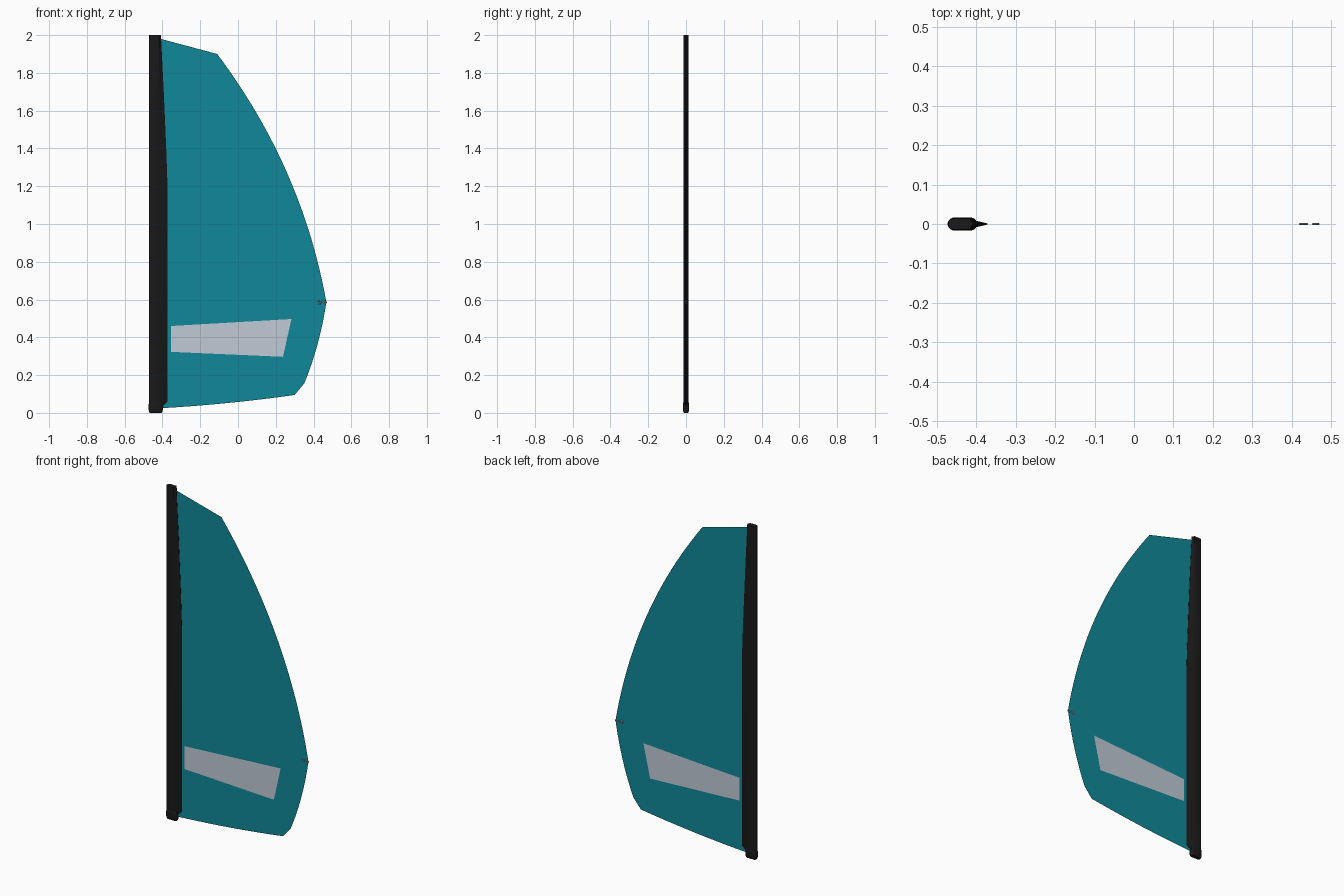
import bpy, bmesh, math
from mathutils import Vector

if "Cube" in bpy.data.objects:
    bpy.data.objects.remove(bpy.data.objects["Cube"])


def material(name, rgb):
    m = bpy.data.materials.new(name)
    m.diffuse_color = (*rgb, 1)
    m.use_nodes = True
    m.node_tree.nodes["Principled BSDF"].inputs["Base Color"].default_value = m.diffuse_color
    return m


TEAL = material("teal cloth", (0.005, 0.25, 0.32))
CLEAR = material("window film", (0.53, 0.59, 0.67))
BLACK = material("black sleeve", (0.010, 0.010, 0.010))
METAL = material("grey metal", (0.35, 0.36, 0.38))


def finish(bm, name, mats, smooth=True):
    me = bpy.data.meshes.new(name)
    bm.to_mesh(me)
    bm.free()
    ob = bpy.data.objects.new(name, me)
    bpy.context.collection.objects.link(ob)
    for m in mats:
        me.materials.append(m)
    if smooth:
        bpy.ops.object.select_all(action='DESELECT')
        ob.select_set(True)
        bpy.context.view_layer.objects.active = ob
        bpy.ops.object.shade_smooth_by_angle(angle=math.radians(35))
    return ob


def bezier(a, c, b, n):
    """Quadratic curve from a to b, without its last point."""
    a, b, c = Vector(a), Vector(b), Vector(c)
    return [a * (1 - t) ** 2 + c * 2 * t * (1 - t) + b * t * t
            for t in (i / n for i in range(n))]


def loft(bm, rings):
    rows = [[bm.verts.new(p) for p in r] for r in rings]
    n = len(rows[0])
    for lo, hi in zip(rows, rows[1:]):
        for i in range(n):
            j = (i + 1) % n
            bm.faces.new((lo[i], lo[j], hi[j], hi[i]))
    bm.faces.new(rows[0][::-1])
    bm.faces.new(rows[-1])
    bmesh.ops.recalc_face_normals(bm, faces=bm.faces)


# Sail membrane with a window panel set into it
outline = [Vector((-0.42, 0.024)), Vector((-0.42, 1.983))]
outline += bezier((-0.11, 1.90), (0.34, 1.30), (0.468, 0.585), 24)
outline += bezier((0.468, 0.585), (0.43, 0.345), (0.35, 0.155), 8)
outline += [Vector((0.35, 0.155))]
outline += bezier((0.30, 0.095), (-0.05, 0.045), (-0.42, 0.024), 8)
window = [(-0.355, 0.323), (-0.355, 0.46), (0.283, 0.497), (0.238, 0.297)]
bm = bmesh.new()
loops = []
for pts in (outline, window):
    vs = [bm.verts.new((p[0], 0, p[1])) for p in pts]
    loops.append(vs)
    for i, v in enumerate(vs):
        bm.edges.new((v, vs[(i + 1) % len(vs)]))
bmesh.ops.triangle_fill(bm, edges=bm.edges[:], use_beauty=True)
inside = [f for f in bm.faces if all(v in loops[1] for v in f.verts)]
bmesh.ops.delete(bm, geom=inside, context='FACES_ONLY')
pane = bm.faces.new(loops[1])
pane.material_index = 1
for f in bm.faces:
    f.normal_update()
    if f.normal.y > 0:
        f.normal_flip()
finish(bm, "sail", [TEAL, CLEAR], smooth=False)


# Mast sleeve: rounded nose, flat sides, tapering to a thin trailing edge
def sleeve_ring(z, right):
    left, r = -0.471, 0.0145
    side = [(left + r * (1 - math.cos(a)), r * math.sin(a))
            for a in (math.pi / 2 * k / 5 for k in range(6))]
    body = min(right - 0.006, -0.418)
    side += [(body, r), (body + (right - body) * 0.4, r * 0.55), (right, 0.0015)]
    return [(x, y, z) for x, y in side] + [(x, -y, z) for x, y in side[:0:-1]]


bm = bmesh.new()
loft(bm, [sleeve_ring(z, x) for z, x in
          ((0.03, -0.405), (0.06, -0.372), (1.17, -0.372), (1.4, -0.38),
           (1.7, -0.393), (2.0, -0.408))])
finish(bm, "mast_sleeve", [BLACK])


# Mast foot: rounded block wrapping the lower end of the sleeve
def foot_ring(z, inset):
    r, half = 0.0165 - inset, 0.021
    ring = []
    for k in range(16):
        a = 2 * math.pi * (k + 0.5) / 16
        cx = half if math.cos(a) > 0 else -half
        ring.append((-0.4355 + cx + r * math.cos(a), r * math.sin(a), z))
    return ring


bm = bmesh.new()
loft(bm, [foot_ring(z, i) for z, i in
          ((0, 0.006), (0.008, 0.001), (0.015, 0), (0.045, 0), (0.053, 0.001), (0.06, 0.006))])
finish(bm, "mast_foot", [BLACK])

# Clew eyelets: metal rings set in the sail
for i, (x, r) in enumerate(((0.430, 0.009), (0.461, 0.007))):
    bpy.ops.mesh.primitive_torus_add(
        location=(x, 0, 0.585), rotation=(math.pi / 2, 0, 0),
        major_radius=r, minor_radius=0.0025, major_segments=20, minor_segments=8)
    ob = bpy.context.object
    ob.name = f"clew_eyelet_{i + 1}"
    ob.data.materials.append(METAL)
    bpy.ops.object.shade_smooth_by_angle()
